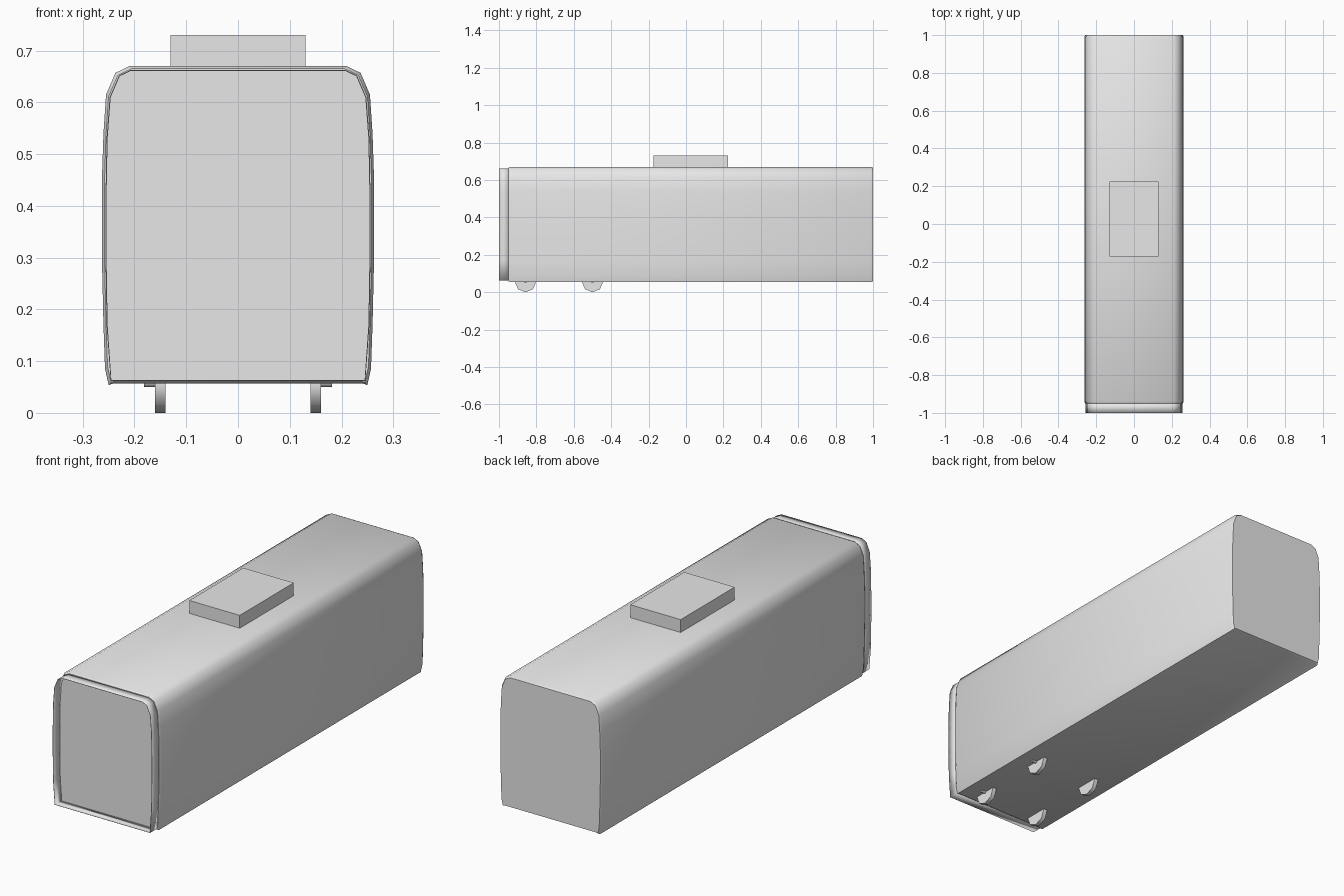
import bpy
import bmesh
from math import radians
from mathutils import Matrix, Vector

cube = bpy.data.objects.get("Cube")
if cube:
    bpy.data.objects.remove(cube)

GREY = bpy.data.materials.new("plain grey")
GREY.use_nodes = True
GREY.diffuse_color = (0.8, 0.8, 0.8, 1)
GREY.node_tree.nodes["Principled BSDF"].inputs["Base Color"].default_value = (0.8, 0.8, 0.8, 1)


def finish(name, bm):
    """Turn a bmesh into a shaded, coloured object."""
    bmesh.ops.recalc_face_normals(bm, faces=bm.faces)
    mesh = bpy.data.meshes.new(name)
    bm.to_mesh(mesh)
    bm.free()
    mesh.shade_smooth()
    mesh.set_sharp_from_angle(angle=radians(50))
    mesh.materials.append(GREY)
    obj = bpy.data.objects.new(name, mesh)
    bpy.context.collection.objects.link(obj)
    return obj


def loft(name, half, stations, capped=True):
    """Sweep a mirrored half profile along y; stations are (y, inset)."""
    outline = half + [(-x, z) for x, z in reversed(half)]
    mid = 0.36
    bm = bmesh.new()
    rings = []
    for y, inset in stations:
        rings.append([bm.verts.new((x * (1 - inset / 0.26), y,
                                    mid + (z - mid) * (1 - inset / 0.31)))
                      for x, z in outline])
    for a, b in zip(rings, rings[1:]):
        for i in range(len(a)):
            j = (i + 1) % len(a)
            bm.faces.new((a[i], a[j], b[j], b[i]))
    if capped:
        bm.faces.new(rings[0])
        bm.faces.new(rings[-1])
    return finish(name, bm)


def box(name, low, high):
    low, high = Vector(low), Vector(high)
    bm = bmesh.new()
    bmesh.ops.create_cube(bm, size=1)
    bmesh.ops.scale(bm, vec=high - low, verts=bm.verts)
    bmesh.ops.translate(bm, vec=(low + high) / 2, verts=bm.verts)
    return finish(name, bm)


def disc(name, centre, radius, width, sides):
    """Cylinder with its axle along x."""
    bm = bmesh.new()
    bmesh.ops.create_cone(bm, cap_ends=True, segments=sides, radius1=radius,
                          radius2=radius, depth=width,
                          matrix=Matrix.Translation(centre) @ Matrix.Rotation(radians(90), 4, 'Y'))
    return finish(name, bm)


# Long carriage body with narrow chamfers at both ends
body_half = [(0.21, 0.67), (0.237, 0.657), (0.255, 0.615), (0.26, 0.54),
             (0.263, 0.45), (0.263, 0.3), (0.26, 0.17), (0.257, 0.085),
             (0.25, 0.054), (0.24, 0.057)]
loft("carriage_body", body_half,
     [(-0.95, 0.005), (-0.94, 0), (0.99, 0), (1, 0.005)])

# Open collar around the recessed front end
collar_half = [(0.207, 0.663), (0.23, 0.652), (0.248, 0.61), (0.254, 0.53),
               (0.256, 0.42), (0.256, 0.3), (0.254, 0.17), (0.246, 0.062)]
collar = loft("front_collar", collar_half, [(-1, 0), (-0.945, 0)], capped=False)
wall = collar.modifiers.new("thin wall", 'SOLIDIFY')
wall.thickness = 0.002

# Roof unit
box("roof_unit", (-0.13, -0.173, 0.66), (0.13, 0.225, 0.73))

# Wheels and short axle stubs, half sunk in the floor
for side, label in ((1, "left"), (-1, "right")):
    for y, place in ((-0.858, "front"), (-0.5, "rear")):
        disc(f"{place}_{label}_wheel", (side * 0.15, y, 0.057), 0.057, 0.02, 8)
        disc(f"{place}_{label}_axle", (side * 0.165, y, 0.06), 0.01, 0.034, 8)
